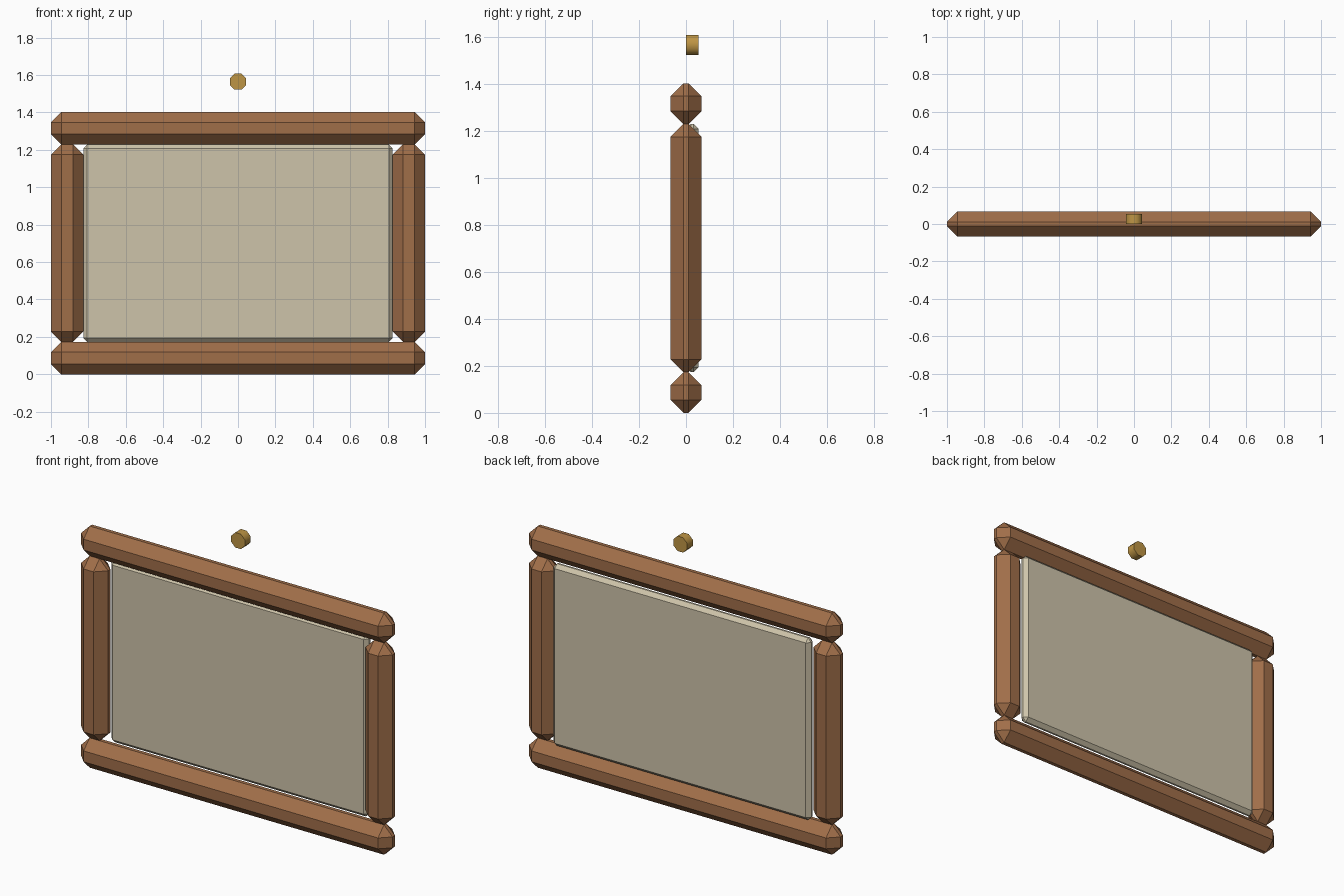
import bpy
import bmesh
from math import radians, pi
from mathutils import Matrix

default = bpy.data.objects.get("Cube")
if default:
    bpy.data.objects.remove(default, do_unlink=True)


def material(name, rgb):
    """Flat material from 8-bit display values."""
    linear = [((c / 255 + 0.055) / 1.055) ** 2.4 for c in rgb] + [1.0]
    mat = bpy.data.materials.new(name)
    mat.use_nodes = True
    mat.diffuse_color = linear
    mat.node_tree.nodes["Principled BSDF"].inputs["Base Color"].default_value = linear
    return mat


wood = material("brown wood", (160, 110, 73))
canvas = material("pale canvas", (206, 196, 170))
brass = material("brass", (190, 149, 69))


def add_object(name, bm, mat):
    mesh = bpy.data.meshes.new(name)
    bm.to_mesh(mesh)
    bm.free()
    mesh.materials.append(mat)
    obj = bpy.data.objects.new(name, mesh)
    bpy.context.collection.objects.link(obj)
    return obj


def chamfered_box(name, low, high, chamfer, mat):
    """Box between two corners with every edge cut flat."""
    size = [b - a for a, b in zip(low, high)]
    centre = [(a + b) / 2 for a, b in zip(low, high)]
    bm = bmesh.new()
    bmesh.ops.create_cube(bm, size=1, matrix=Matrix.LocRotScale(centre, None, size))
    bmesh.ops.bevel(bm, geom=bm.edges[:], offset=chamfer, offset_type='OFFSET',
                    segments=1, profile=0.5, affect='EDGES')
    return add_object(name, bm, mat)


height, beam, depth, cut = 1.402, 0.173, 0.066, 0.055

# Horizontal rails
for name, z in (("bottom_rail", 0), ("top_rail", height - beam)):
    chamfered_box(name, (-1, -depth, z), (1, depth, z + beam), cut, wood)

# Upright posts between the rails
for name, x in (("right_post", -1), ("left_post", 1 - beam)):
    chamfered_box(name, (x, -depth, beam), (x + beam, depth, height - beam), cut, wood)

# Panel held inside the frame, set towards the back
inner = 1 - beam
chamfered_box("panel", (-inner, 0, beam), (inner, 0.053, height - beam), 0.021, canvas)

# Hanging peg above the frame
bm = bmesh.new()
bmesh.ops.create_cone(bm, cap_ends=True, segments=8, radius1=0.047, radius2=0.047, depth=0.053,
                      matrix=Matrix.Translation((0, 0.0265, 1.565))
                      @ Matrix.Rotation(pi / 2, 4, 'X')
                      @ Matrix.Rotation(pi / 8, 4, 'Z'))
peg = add_object("hanging_peg", bm, brass)
bpy.ops.object.select_all(action='DESELECT')
peg.select_set(True)
bpy.context.view_layer.objects.active = peg
bpy.ops.object.shade_smooth_by_angle(angle=radians(50))
